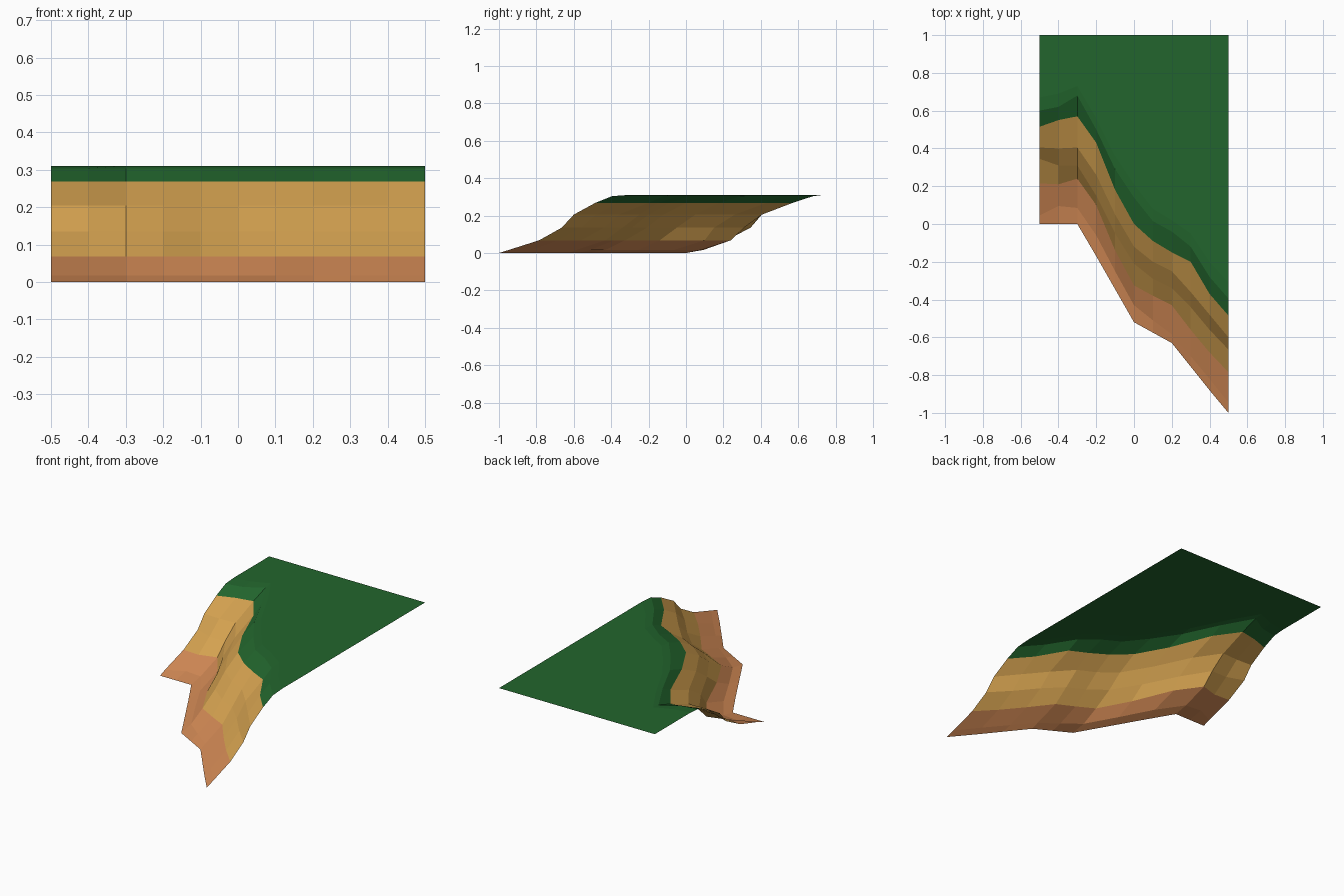
import bpy, bmesh


def mat(name, rgb):
    m = bpy.data.materials.new(name)
    m.diffuse_color = (*rgb, 1)
    return m


# Contour lines of the slope: height, then y at each x from -0.5 to 0.5 in 0.1 steps
CONTOURS = [
    (0.0,   [0, 0, 0, -.17, -.345, -.52, -.575, -.63, -.755, -.88, -1.0]),
    (0.017, [.045, .095, .085, -.06, -.25, -.43, -.51, -.585, -.70, -.82, -.945]),
    (0.068, [.215, .21, .24, .10, -.14, -.325, -.38, -.43, -.56, -.68, -.785]),
    (0.135, [.345, .31, .31, .15, -.05, -.21, -.29, -.34, -.44, -.56, -.665]),
    (0.205, [.405, .40, .405, .26, .05, -.12, -.20, -.25, -.36, -.48, -.60]),
    (0.268, [.515, .55, .57, .43, .18, 0, -.09, -.15, -.20, -.37, -.485]),
    (0.304, [.60, .62, .68, .50, .29, .14, .015, -.04, -.12, -.28, -.395]),
    (0.31,  [.67, .69, .73, .56, .36, .21, .08, .02, -.05, -.20, -.31]),
    (0.31,  [1.0] * 11),
]

# Cliff sheet: open surface from shore edge to flat grassy top
bm = bmesh.new()
rows = [[bm.verts.new((-0.5 + 0.1 * i, y, z)) for i, y in enumerate(ys)]
        for z, ys in CONTOURS]
for r, (a, b) in enumerate(zip(rows, rows[1:])):
    for i in range(10):
        f = bm.faces.new((a[i], a[i + 1], b[i + 1], b[i]))
        # bands by height: clay foot, sandy cliff, grass
        f.material_index = 0 if r < 2 else 1 if r < 5 else 2

me = bpy.data.meshes.new("cliff_slope")
bm.to_mesh(me)
bm.free()
me.materials.append(mat("clay orange", (0.64, 0.25, 0.09)))
me.materials.append(mat("sandy tan", (0.66, 0.36, 0.08)))
me.materials.append(mat("grass green", (0.016, 0.13, 0.026)))
bpy.context.collection.objects.link(bpy.data.objects.new("cliff_slope", me))
